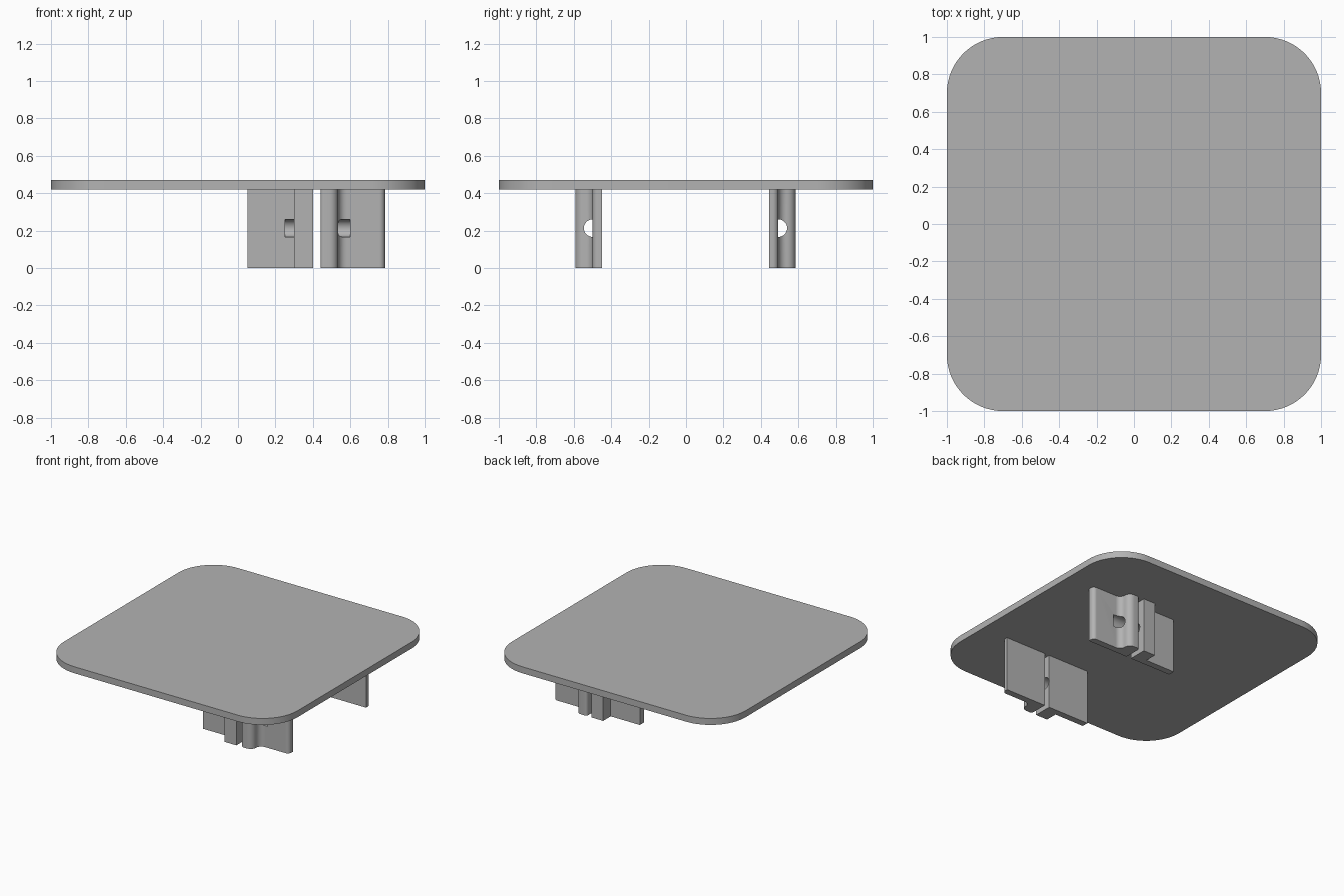
import bpy, bmesh, math
from mathutils import Matrix

cube = bpy.data.objects.get("Cube")
if cube:
    bpy.data.objects.remove(cube, do_unlink=True)

grey = bpy.data.materials.new("plain grey")
grey.use_nodes = True
colour = (0.45, 0.45, 0.45, 1)
grey.diffuse_color = colour
grey.node_tree.nodes["Principled BSDF"].inputs["Base Color"].default_value = colour

LEG_TOP, TOP = 0.42, 0.47


def arc(cx, cy, r, start, end, steps=10):
    """Points along an arc, angles in degrees."""
    angles = [math.radians(start + (end - start) * i / steps) for i in range(steps + 1)]
    return [(cx + r * math.cos(a), cy + r * math.sin(a)) for a in angles]


def prism(name, outline, z0, z1):
    """Extrude a flat outline upward from z0 to z1."""
    bm = bmesh.new()
    base = bm.faces.new([bm.verts.new((x, y, z0)) for x, y in outline])
    grown = bmesh.ops.extrude_face_region(bm, geom=[base])["geom"]
    verts = [v for v in grown if isinstance(v, bmesh.types.BMVert)]
    bmesh.ops.translate(bm, verts=verts, vec=(0, 0, z1 - z0))
    bmesh.ops.recalc_face_normals(bm, faces=bm.faces)
    return add_object(name, bm)


def add_object(name, bm):
    mesh = bpy.data.meshes.new(name)
    bm.to_mesh(mesh)
    bm.free()
    mesh.materials.append(grey)
    obj = bpy.data.objects.new(name, mesh)
    bpy.context.collection.objects.link(obj)
    return obj


def activate(obj):
    bpy.ops.object.select_all(action='DESELECT')
    obj.select_set(True)
    bpy.context.view_layer.objects.active = obj


def smooth(obj):
    activate(obj)
    bpy.ops.object.shade_smooth_by_angle(angle=math.radians(30))


# Rounded square top plate
r = 0.3
c = 1 - r
corners = [(c, c, 0), (-c, c, 90), (-c, -c, 180), (c, -c, 270)]
plate = [p for x, y, a in corners for p in arc(x, y, r, a, a + 90, 16)]
smooth(prism("top_plate", plate, LEG_TOP, TOP))

# Bracket outlines: y is depth, growing outward from the flat inner face
INNER, STEP, OUTER = 0.446, 0.496, 0.588
stepped = [(0.05, INNER), (0.40, INNER), (0.40, OUTER), (0.30, OUTER),
           (0.30, STEP), (0.05, STEP)]
bend = (OUTER - STEP) / 2
curved = [(0.44, INNER), (0.785, INNER)]
curved += arc(0.755, STEP - 0.03, 0.03, 0, 90)
curved += arc(0.535 + bend, STEP + bend, bend, 270, 180)
curved += arc(0.535 - bend, OUTER - bend, bend, 0, 90)[1:]
curved += arc(0.46, OUTER - 0.02, 0.02, 90, 180)

# Two mirrored brackets, each with a cross bore through both halves
for place, side, shift in (("front", -1, -0.003), ("back", 1, -0.003)):
    bm = bmesh.new()
    turn = Matrix.Translation((0.425, side * STEP + shift, 0.213)) @ Matrix.Rotation(math.pi / 2, 4, 'Y')
    bmesh.ops.create_cone(bm, cap_ends=True, segments=32, radius1=0.047,
                          radius2=0.047, depth=0.35, matrix=turn)
    bore = add_object(place + "_bore_cutter", bm)
    bore.hide_render = True
    for kind, outline in (("stepped", stepped), ("curved", curved)):
        points = [(x, side * y + shift) for x, y in outline]
        part = prism(f"{place}_{kind}_bracket", points, 0, LEG_TOP)
        cut = part.modifiers.new("bore", 'BOOLEAN')
        cut.operation = 'DIFFERENCE'
        cut.solver = 'EXACT'
        cut.object = bore
        activate(part)
        bpy.ops.object.modifier_apply(modifier=cut.name)
        smooth(part)
    bpy.data.objects.remove(bore, do_unlink=True)
